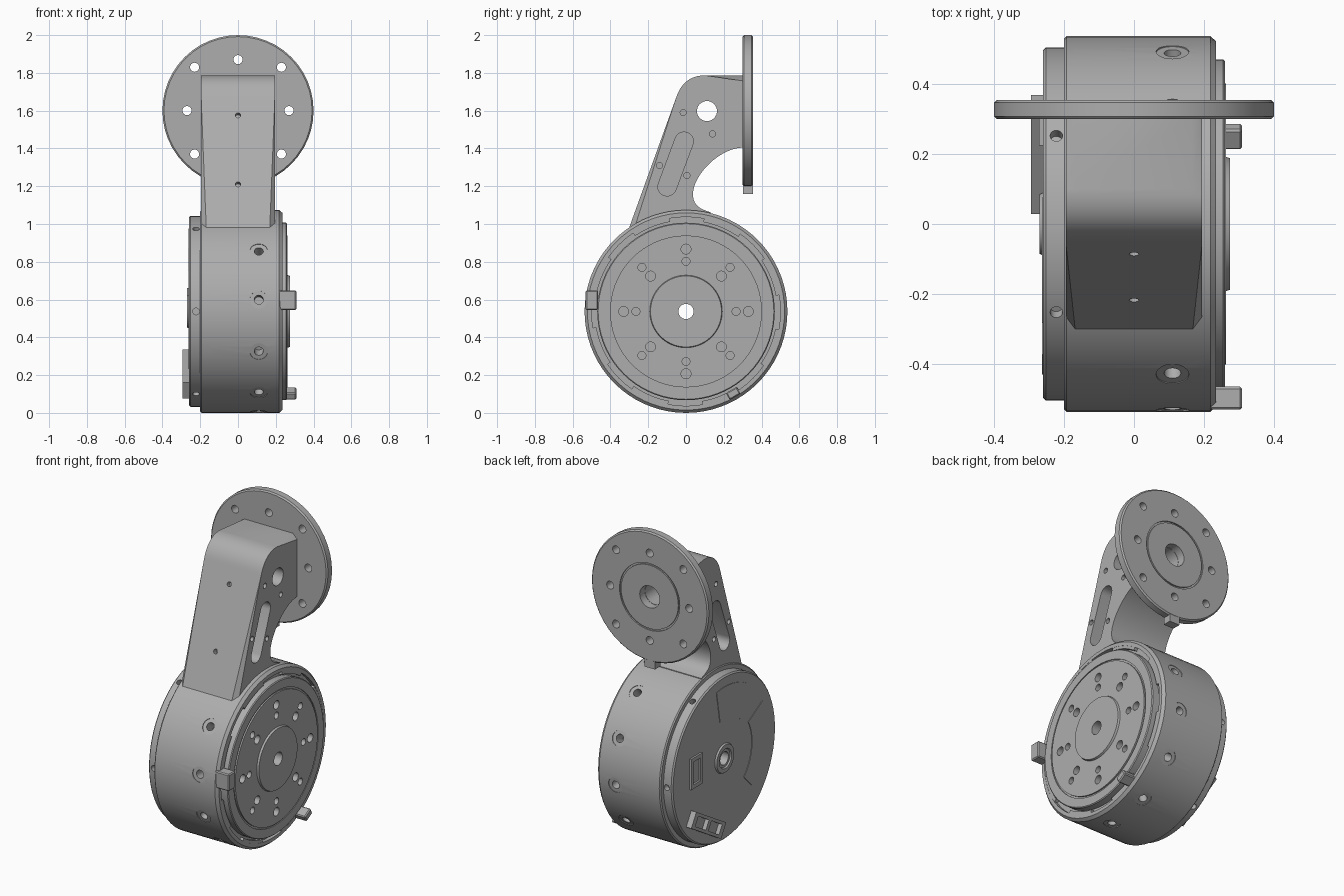
import bpy, bmesh
from math import radians, sin, cos, pi
from mathutils import Matrix, Vector
from mathutils.geometry import interpolate_bezier

if "Cube" in bpy.data.objects:
    bpy.data.objects.remove(bpy.data.objects["Cube"])

HUB = 0.537       # drum axis height, equal to the drum radius
FLANGE = 1.6      # flange axis height
X_AXIS = Matrix.Rotation(pi / 2, 4, 'Y')
Y_AXIS = Matrix.Rotation(-pi / 2, 4, 'X')
DRUM = Matrix.Translation((0, 0, HUB)) @ X_AXIS
parts = []

metal = bpy.data.materials.new("grey metal")
metal.use_nodes = True
grey = (0.42, 0.42, 0.42, 1)
metal.diffuse_color = grey
metal.node_tree.nodes["Principled BSDF"].inputs["Base Color"].default_value = grey


def make(name, bm, part=True):
    bmesh.ops.recalc_face_normals(bm, faces=bm.faces)
    mesh = bpy.data.meshes.new(name)
    bm.to_mesh(mesh)
    bm.free()
    obj = bpy.data.objects.new(name, mesh)
    bpy.context.collection.objects.link(obj)
    if part:
        parts.append(obj)
    return obj


def lathe(bm, profile, matrix, sides=64, closed=False):
    """Revolve (distance along axis, radius) points; closed makes a ring."""
    rings = [[bm.verts.new(matrix @ Vector((r * cos(2 * pi * i / sides), r * sin(2 * pi * i / sides), a)))
              for i in range(sides)] for a, r in profile]
    pairs = list(zip(rings, rings[1:]))
    if closed:
        pairs.append((rings[-1], rings[0]))
    else:
        bm.faces.new(rings[0])
        bm.faces.new(rings[-1])
    for p, q in pairs:
        for i in range(sides):
            j = (i + 1) % sides
            bm.faces.new((p[i], p[j], q[j], q[i]))


def rod(bm, start, direction, length, radius, sides=24):
    d = Vector(direction)
    m = Matrix.Translation(start) @ d.to_track_quat('Z', 'Y').to_matrix().to_4x4()
    lathe(bm, [(0, radius), (length, radius)], m, sides)


def prism(bm, outline, x0, x1):
    """Extrude a (y, z) outline along x."""
    low = [bm.verts.new((x0, y, z)) for y, z in outline]
    high = [bm.verts.new((x1, y, z)) for y, z in outline]
    bm.faces.new(low)
    bm.faces.new(high)
    for i in range(len(low)):
        j = (i + 1) % len(low)
        bm.faces.new((low[i], low[j], high[j], high[i]))
    return low, high


def box(bm, centre, size, turn=0):
    m = Matrix.Translation(centre) @ Matrix.Rotation(radians(turn), 4, 'X') @ Matrix.Diagonal((*size, 1))
    bmesh.ops.create_cube(bm, size=1, matrix=m)


def sector(bm, r0, r1, a0, a1, x0, x1, steps=10):
    angles = [radians(a0 + (a1 - a0) * i / steps) for i in range(steps + 1)]
    outline = [(r1 * cos(a), HUB + r1 * sin(a)) for a in angles]
    outline += [(r0 * cos(a), HUB + r0 * sin(a)) for a in reversed(angles)]
    prism(bm, outline, x0, x1)


def polar(radius, degrees, x):
    a = radians(degrees)
    return Vector((x, radius * cos(a), HUB + radius * sin(a)))


def cut(obj, bm):
    cutter = make("cutter", bm, part=False)
    cutter.hide_render = True
    mod = obj.modifiers.new("cut", 'BOOLEAN')
    mod.operation = 'DIFFERENCE'
    mod.solver = 'EXACT'
    mod.object = cutter
    graph = bpy.context.evaluated_depsgraph_get()
    mesh = bpy.data.meshes.new_from_object(obj.evaluated_get(graph))
    obj.modifiers.clear()
    obj.data = mesh
    bpy.data.objects.remove(cutter)


# Drum with its stepped output face
bm = bmesh.new()
lathe(bm, [(-.2, .04), (-.2, .53), (-.193, HUB), (.218, HUB), (.235, .522), (.235, .5), (.212, .5),
           (.212, .47), (.255, .47), (.26, .465), (.26, .412), (.254, .412), (.254, .402),
           (.263, .402), (.263, .192), (.275, .188), (.275, .04)], DRUM, 72, True)
drum = make("drum", bm)

# Output face screw holes and radial spot-faced holes
bm = bmesh.new()
for i in range(8):
    big = .026 if i % 2 == 0 else .021
    rod(bm, polar(.33, i * 45, .225), (1, 0, 0), .1, big)
    rod(bm, polar(.265, i * 45, .225), (1, 0, 0), .1, .047 - big)
for i in range(12):
    angle = 143.3 - 30 * i
    if i in (1, 2):
        continue
    d = polar(1, angle, 0) - Vector((0, 0, HUB))
    m = Matrix.Translation((.11, 0, HUB)) @ d.to_track_quat('Z', 'Y').to_matrix().to_4x4()
    lathe(bm, [(.46, .024), (.532, .024), (.532, .047), (.6, .047)], m, 24)
cut(drum, bm)

# Bayonet teeth around the output face
bm = bmesh.new()
for i in range(8):
    sector(bm, .482, .505, i * 45 + 10, i * 45 + 34, .2, .234)
make("bayonet_teeth", bm)

# Locking tabs
bm = bmesh.new()
box(bm, (.262, -.498, .597), (.094, .066, .104))
box(bm, (.262, .25, .103), (.094, .066, .042), 30)
bmesh.ops.bevel(bm, geom=bm.edges[:], offset=.006, segments=1, affect='EDGES')
make("locking_tabs", bm)

# Rear cap with centre boss
bm = bmesh.new()
lathe(bm, [(-.195, .04), (-.195, .505), (-.252, .505), (-.26, .497), (-.26, .09), (-.27, .085),
           (-.27, .06), (-.262, .055), (-.262, .04)], DRUM, 72, True)
cap = make("rear_cap", bm)
bm = bmesh.new()
for i in range(6):
    start = polar(.47, i * 60, -.222)
    rod(bm, start, start - Vector((-.222, 0, HUB)), .1, .018, 16)
cut(cap, bm)

# Thin raised label panels on the rear cap
bm = bmesh.new()
sector(bm, .24, .44, 80, 130, -.263, -.255)
sector(bm, .27, .43, 150, 225, -.263, -.255)
make("rear_panels", bm)

# Rear connector block with two sockets
place = polar(.386, -59, -.275)
bm = bmesh.new()
box(bm, place, (.04, .34, .097), 31)
connector = make("rear_connector", bm)
bm = bmesh.new()
tangent = Vector((0, cos(radians(31)), sin(radians(31))))
for s in (-.075, .075):
    box(bm, place + tangent * s - Vector((.02, 0, 0)), (.05, .12, .06), 31)
cut(connector, bm)

# Small upright socket frame
bm = bmesh.new()
box(bm, (-.264, .28, .565), (.014, .11, .19))
frame = make("rear_socket", bm)
bm = bmesh.new()
box(bm, (-.27, .28, .565), (.02, .07, .14))
cut(frame, bm)

# Arm: side outline with rounded shoulder and concave throat


def curve(points, count):
    return [(p.x, p.y) for p in interpolate_bezier(*[Vector((*p, 0)) for p in points], count)]


outer = [(-.33, .9)] + curve([(-.053, 1.667), (-.03, 1.74), (.02, 1.787), (.1, 1.787)], 12) + [(.305, 1.787)]
throat = curve([(.3, 1.405), (.17, 1.4), (.03, 1.25), (.037, 1.15)], 16)
throat += curve([(.037, 1.15), (.04, 1.1), (.07, 1.08), (.13, 1.062)], 8)[1:]
bm = bmesh.new()
sides = prism(bm, outer + [(.305, 1.405)] + throat + [(.13, .95)], -.195, .195)
rim = [bm.edges.get((s[i], s[i + 1])) for s in sides for i in range(len(outer) - 1)]
bmesh.ops.bevel(bm, geom=rim, offset=.03, segments=1, affect='EDGES')
arm = make("arm", bm)

# Arm cross hole, slot pockets and small screw holes
bm = bmesh.new()
rod(bm, (-.3, .111, 1.598), (1, 0, 0), .6, .053, 32)
low, high = Vector((-.1, 1.197)), Vector((-.01, 1.438))
lean = (high - low).angle_signed(Vector((0, 1)))
slot = []
for centre, base in ((high, 0), (low, pi)):
    for i in range(11):
        a = base + pi * i / 10 - abs(lean)
        slot.append((centre.x + .049 * cos(a), centre.y + .049 * sin(a)))
for s in (-1, 1):
    prism(bm, slot, s * .095, s * .25)
    for y, z in ((-.015, 1.59), (.14, 1.477), (-.14, 1.31), (.005, 1.257)):
        rod(bm, (s * .14, y, z), (s, 0, 0), .1, .016, 16)
for y, z in ((-.086, 1.575), (-.218, 1.21)):
    out = Vector((0, -.94, .34))
    rod(bm, Vector((0, y, z)) - out * .03, out, .06, .014, 16)
cut(arm, bm)
bm = bmesh.new()
rod(bm, (0, .11, FLANGE), (0, 1, 0), .3, .066, 32)
cut(arm, bm)

# Mounting flange with ring groove, bore and bolt holes
bm = bmesh.new()
lathe(bm, [(.3, .068), (.3, .392), (.308, .4), (.347, .4), (.355, .392), (.355, .206), (.347, .206),
           (.347, .196), (.355, .196), (.355, .068)],
      Matrix.Translation((0, 0, FLANGE)) @ Y_AXIS, 48, True)
flange = make("flange", bm)
bm = bmesh.new()
for i in range(8):
    r = .325 if i % 2 else .27
    a = i * pi / 4
    rod(bm, (r * cos(a), .25, FLANGE + r * sin(a)), (0, 1, 0), .2, .024)
cut(flange, bm)
bm = bmesh.new()
box(bm, (0, .3275, 1.19), (.07, .053, .06))
make("flange_key", bm)

# Shared finish
for obj in parts:
    obj.data.materials.clear()
    obj.data.materials.append(metal)
    for face in obj.data.polygons:
        face.material_index = 0
    bpy.ops.object.select_all(action='DESELECT')
    obj.select_set(True)
    bpy.context.view_layer.objects.active = obj
    bpy.ops.object.shade_smooth_by_angle(angle=radians(30))
